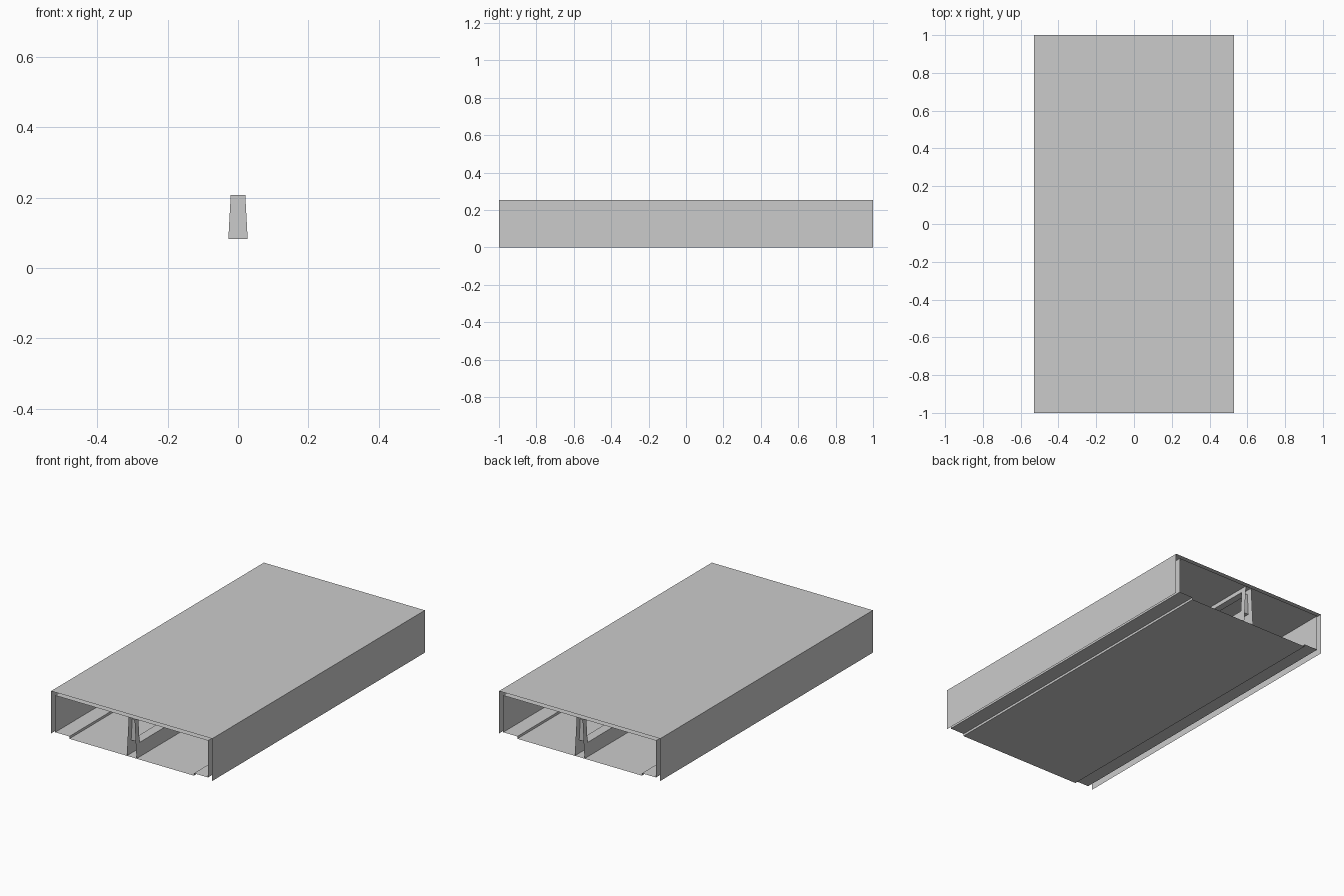
import bpy, bmesh

if "Cube" in bpy.data.objects:
    bpy.data.objects.remove(bpy.data.objects["Cube"])

HALF = 1.0  # half length along y


def make_object(name, bm):
    bmesh.ops.remove_doubles(bm, verts=bm.verts, dist=1e-5)
    mesh = bpy.data.meshes.new(name)
    bm.to_mesh(mesh)
    bm.free()
    obj = bpy.data.objects.new(name, mesh)
    bpy.context.collection.objects.link(obj)
    return obj


def quad(bm, *pts):
    bm.faces.new([bm.verts.new(p) for p in pts])


def sweep(name, half_profile, closed):
    """Mirror a right-hand (x, z) profile and sweep it as an open-ended sheet."""
    pts = half_profile + [(-x, z) for x, z in reversed(half_profile)]
    if closed:
        pts.append(pts[0])
    bm = bmesh.new()
    for (xa, za), (xb, zb) in zip(pts, pts[1:]):
        quad(bm, (xa, -HALF, za), (xa, HALF, za), (xb, HALF, zb), (xb, -HALF, zb))
    return make_object(name, bm)


# Outer cover: top and two side walls
sweep("cover", [(0.53, 0.0), (0.53, 0.252)], False)

# Inner channel with a floor panel stepped slightly down
sweep("channel", [(0.41, 0.0), (0.41, 0.014), (0.503, 0.014), (0.503, 0.233)], True)

# Tapered hollow divider with a long window through it
levels = [0.0, 0.082, 0.207, 0.233]
stations = [-HALF, -0.965, 0.965, HALF]


def width(z):
    return 0.032 - 0.055 * z


bm = bmesh.new()
for side in (1, -1):
    for i in range(3):
        for j in range(3):
            if i == 1 and j == 1:
                continue
            corners = [(stations[i], levels[j]), (stations[i + 1], levels[j]),
                       (stations[i + 1], levels[j + 1]), (stations[i], levels[j + 1])]
            if side < 0:
                corners.reverse()
            quad(bm, *[(side * width(z), y, z) for y, z in corners])

# Window lining between the two divider walls
rim = [(stations[1], levels[1]), (stations[2], levels[1]),
       (stations[2], levels[2]), (stations[1], levels[2])]
for k in range(4):
    (ya, za), (yb, zb) = rim[k], rim[(k + 1) % 4]
    quad(bm, (width(za), ya, za), (width(zb), yb, zb),
         (-width(zb), yb, zb), (-width(za), ya, za))
make_object("divider", bm)
